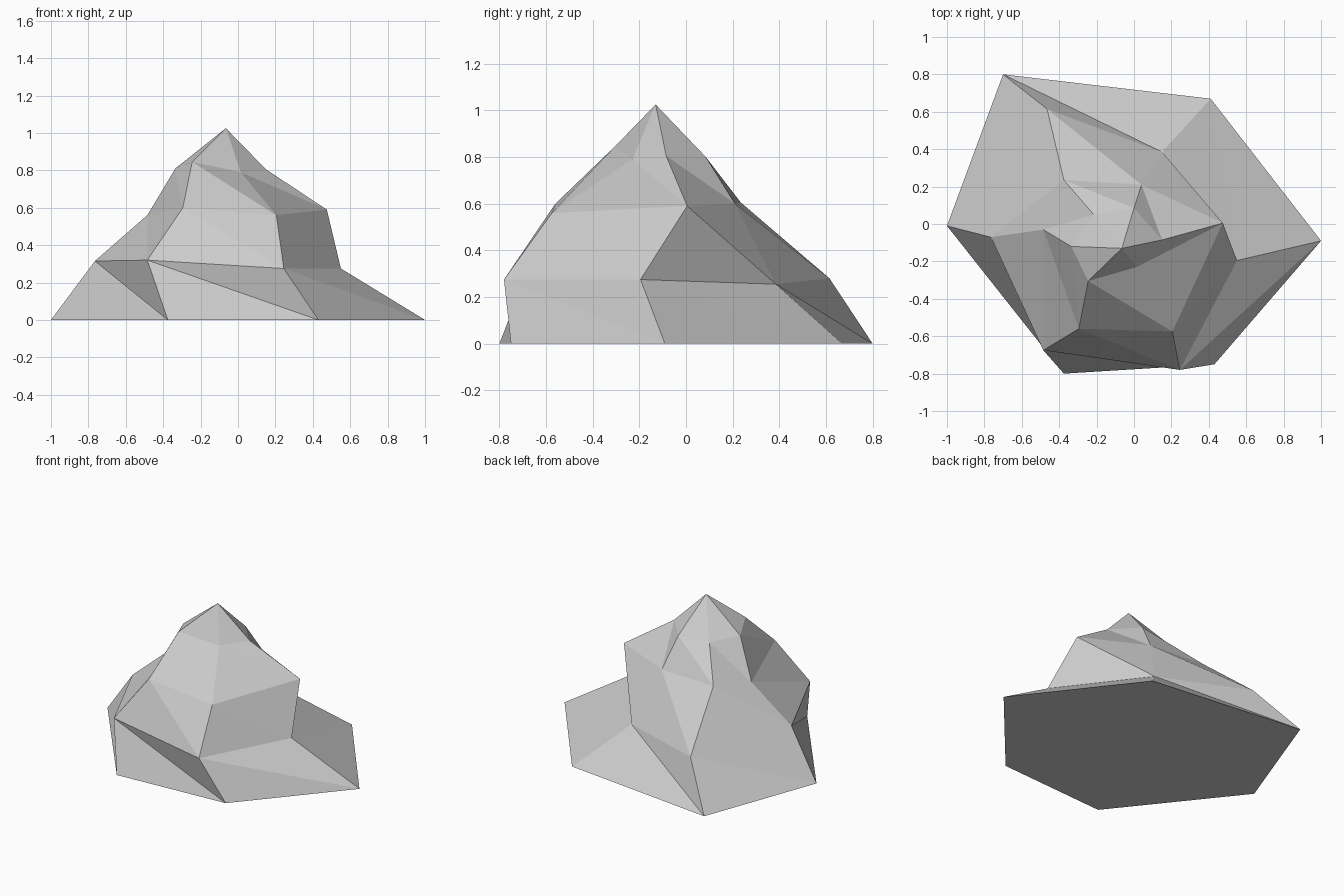
import bpy
import bmesh

# Stone colour
stone = bpy.data.materials.new("stone grey")
stone.diffuse_color = (0.6, 0.6, 0.6, 1.0)

# Six-sided contour rings from the foot up to just below the peak
rings = [
    [(1.0, -0.09, 0), (0.41, 0.67, 0), (-0.70, 0.80, 0),
     (-1.0, -0.01, 0), (-0.375, -0.80, 0), (0.43, -0.75, 0)],
    [(0.55, -0.195, 0.275), (0.15, 0.385, 0.255), (-0.465, 0.615, 0.28),
     (-0.765, -0.07, 0.315), (-0.485, -0.675, 0.32), (0.245, -0.78, 0.275)],
    [(0.475, 0.005, 0.59), (0.04, 0.21, 0.60), (-0.375, 0.235, 0.605),
     (-0.485, -0.03, 0.56), (-0.295, -0.56, 0.60), (0.205, -0.575, 0.56)],
    [(0.15, -0.085, 0.805), (0.0, 0.085, 0.80), (-0.215, 0.05, 0.795),
     (-0.335, -0.12, 0.81), (-0.245, -0.305, 0.845), (0.015, -0.23, 0.79)],
]
peak = (-0.065, -0.13, 1.025)

bm = bmesh.new()
loops = [[bm.verts.new(p) for p in ring] for ring in rings]
top = bm.verts.new(peak)

# Flat underside
bm.faces.new(loops[0][::-1])

# Rock bands, each panel split into two facets
for low, high in zip(loops, loops[1:]):
    for i in range(6):
        j = (i + 1) % 6
        bm.faces.new((low[i], low[j], high[i]))
        bm.faces.new((low[j], high[j], high[i]))

# Summit facets
for i in range(6):
    bm.faces.new((loops[-1][i], loops[-1][(i + 1) % 6], top))

bm.normal_update()
mesh = bpy.data.meshes.new("mountain_rock")
bm.to_mesh(mesh)
bm.free()
mesh.materials.append(stone)
rock = bpy.data.objects.new("mountain_rock", mesh)
bpy.context.collection.objects.link(rock)
